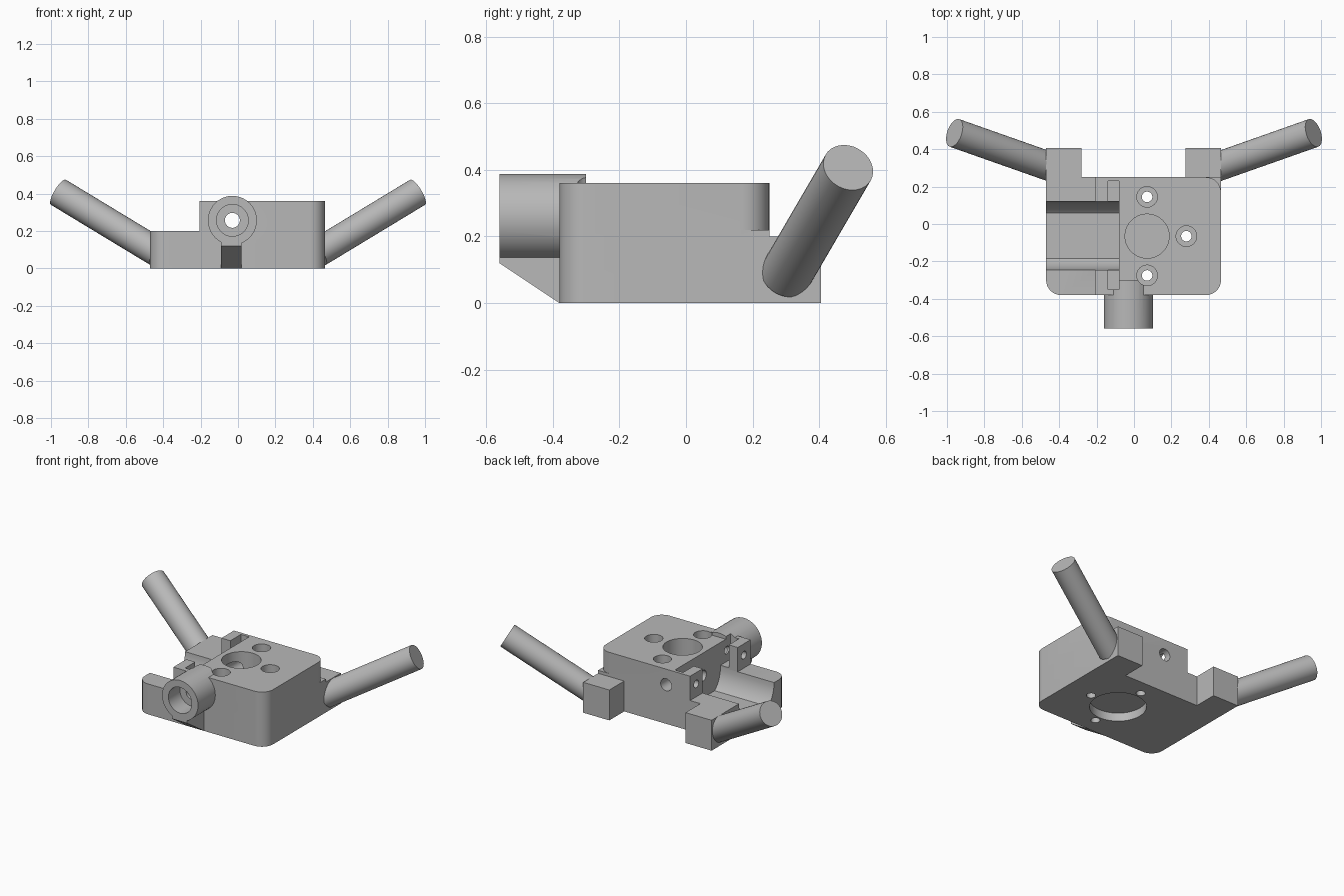
import bpy, bmesh, math
from mathutils import Vector

if "Cube" in bpy.data.objects:
    bpy.data.objects.remove(bpy.data.objects["Cube"])

grey = bpy.data.materials.new("plain grey")
grey.use_nodes = True
grey.diffuse_color = (0.48, 0.48, 0.48, 1)
grey.node_tree.nodes["Principled BSDF"].inputs["Base Color"].default_value = (0.48, 0.48, 0.48, 1)


def make(name, bm):
    bmesh.ops.recalc_face_normals(bm, faces=bm.faces)
    mesh = bpy.data.meshes.new(name)
    bm.to_mesh(mesh)
    bm.free()
    mesh.materials.append(grey)
    ob = bpy.data.objects.new(name, mesh)
    bpy.context.collection.objects.link(ob)
    return ob


def extrude(name, points, offset):
    """Solid from a planar outline moved along an offset."""
    bm = bmesh.new()
    face = bm.faces.new([bm.verts.new(p) for p in points])
    new = bmesh.ops.extrude_face_region(bm, geom=[face])["geom"]
    bmesh.ops.translate(bm, verts=[v for v in new if isinstance(v, bmesh.types.BMVert)], vec=offset)
    return make(name, bm)


def slab(name, corners, z0, z1):
    """Vertical prism; a corner is (x, y) or (x, y, radius) for a square-angled round."""
    points = []
    for i, c in enumerate(corners):
        p = Vector(c[:2])
        if len(c) == 2:
            points.append((p.x, p.y, z0))
            continue
        a = (Vector(corners[i - 1][:2]) - p).normalized() * c[2]
        b = (Vector(corners[(i + 1) % len(corners)][:2]) - p).normalized() * c[2]
        for k in range(9):
            t = math.pi / 2 * k / 8
            q = p + a * (1 - math.sin(t)) + b * (1 - math.cos(t))
            points.append((q.x, q.y, z0))
    return extrude(name, points, (0, 0, z1 - z0))


def box(name, x0, x1, y0, y1, z0, z1):
    return slab(name, [(x0, y0), (x1, y0), (x1, y1), (x0, y1)], z0, z1)


def rod(name, start, end, radius, sides=40):
    a, b = Vector(start), Vector(end)
    bm = bmesh.new()
    bmesh.ops.create_cone(bm, cap_ends=True, segments=sides, radius1=radius,
                          radius2=radius, depth=(b - a).length)
    bm.transform((b - a).to_track_quat('Z', 'Y').to_matrix().to_4x4())
    bmesh.ops.translate(bm, verts=bm.verts, vec=(a + b) / 2)
    return make(name, bm)


def select(ob):
    bpy.ops.object.select_all(action='DESELECT')
    ob.select_set(True)
    bpy.context.view_layer.objects.active = ob


def combine(target, tool, operation):
    select(target)
    mod = target.modifiers.new("combine", 'BOOLEAN')
    mod.operation, mod.object, mod.solver = operation, tool, 'EXACT'
    bpy.ops.object.modifier_apply(modifier=mod.name)
    bpy.data.objects.remove(tool)


# Low base with the two rear ears
housing = slab("housing", [(-.47, -.38, .08), (.465, -.38, .08), (.465, .405), (.275, .405),
                           (.275, .25), (-.28, .25), (-.28, .405), (-.47, .405)], 0, .2)

# Raised block, square corner filler, front socket and its wedge support
tube_x, tube_z = -.03, .257
wedge = [(-.09, -.37, 0), (-.09, -.38, 0), (-.09, -.56, .12), (-.09, -.56, .16), (-.09, -.37, .16)]
for part in (
    slab("raised_block", [(-.205, -.38), (.465, -.38, .08), (.465, .25, .08), (-.205, .25)], .1, .36),
    box("corner_filler", .38, .465, .16, .25, .1, .22),
    extrude("wedge", wedge, (.11, 0, 0)),
    rod("front_socket", (tube_x, -.56, tube_z), (tube_x, -.3, tube_z), .131),
):
    combine(housing, part, 'UNION')

# Motor bay: round-bottomed trough with a flat floor, open above
bay_y, bay_r = -.0625, .1825
trough = rod("trough", (-.6, bay_y, .2), (-.08, bay_y, .2), bay_r, 48)
combine(trough, box("bay_top", -.6, -.08, bay_y - bay_r, bay_y + bay_r, .2, .5), 'UNION')
combine(trough, box("bay_floor", -.7, 0, -.4, .4, -.1, .065), 'DIFFERENCE')

# Bores and recesses
hub_x, hub_y = .07, -.065
cutters = [
    trough,
    rod("feed_bore", (tube_x, -.7, tube_z), (tube_x, .4, tube_z), .04),
    rod("socket_recess", (tube_x, -.7, tube_z), (tube_x, -.44, tube_z), .085),
    rod("hub_pocket", (hub_x, hub_y, .14), (hub_x, hub_y, .5), .118),
    rod("bottom_recess", (hub_x, hub_y, -.1), (hub_x, hub_y, .055), .17, 48),
    rod("shaft_bore", (-.2, bay_y, .21), (.02, bay_y, .21), .035),
]
for dx, dy in ((0, .21), (.21, 0), (0, -.21)):
    x, y = hub_x + dx, hub_y + dy
    cutters.append(rod("screw_bore", (x, y, -.1), (x, y, .5), .028))
    cutters.append(rod("screw_recess", (x, y, .14), (x, y, .5), .055))
for y0, y1, y in ((.1, .23, .185), (-.35, -.22, -.31)):
    cutters.append(box("nut_slot", -.14, -.08, y0, y1, .21, .5))
    cutters.append(rod("clamp_bore", (-.3, y, .285), (-.05, y, .285), .025, 24))
for cutter in cutters:
    combine(housing, cutter, 'DIFFERENCE')

# Slanted arms on both ears
arms = [rod(side + "_arm", (s * .43, .30, .086), (s * .96, .487, .407), .078, 32)
        for side, s in (("left", 1), ("right", -1))]

for ob in [housing] + arms:
    select(ob)
    bpy.ops.object.shade_smooth_by_angle(angle=math.radians(30))
